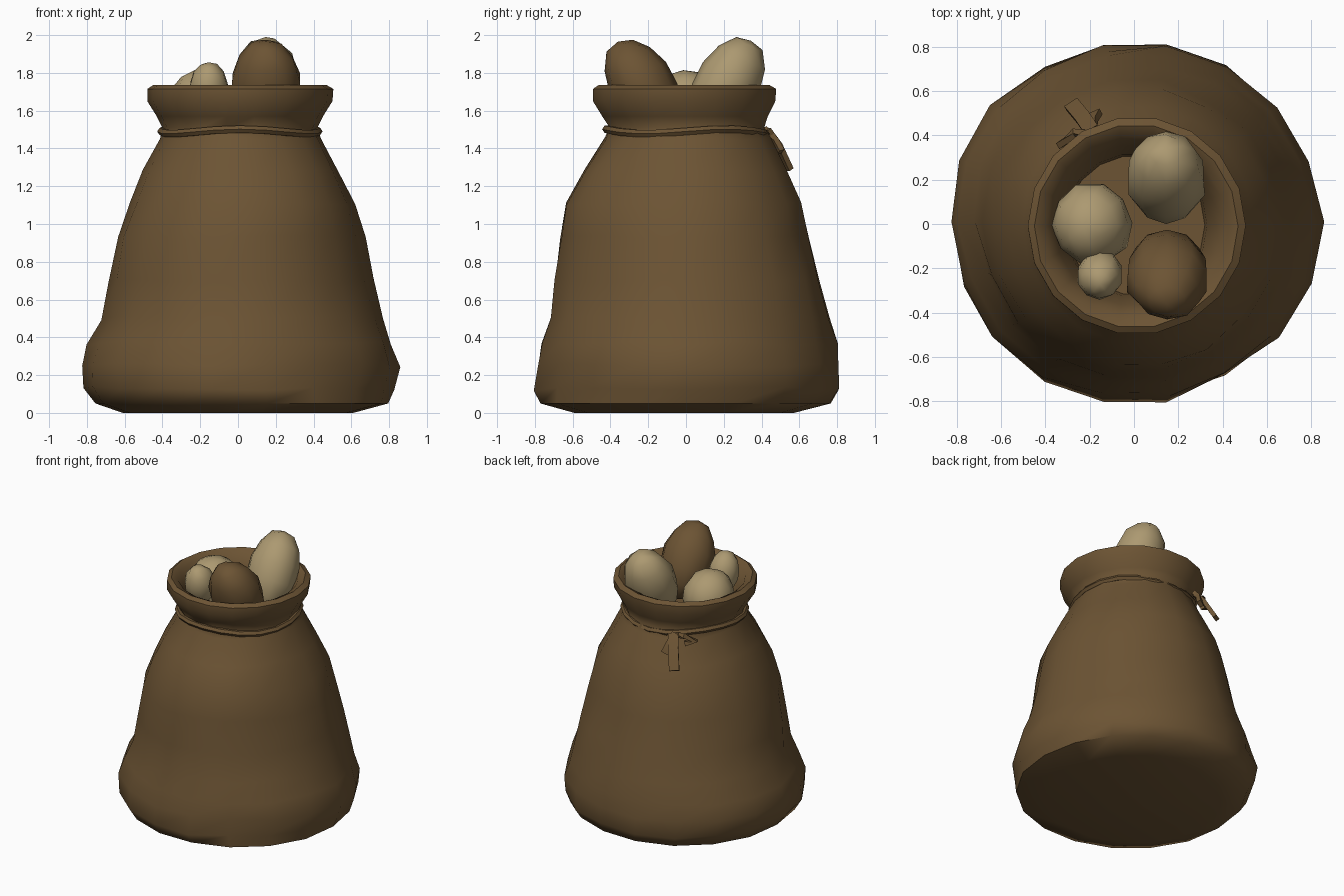
import bpy, bmesh, math, random
from mathutils import Vector, Euler

if "Cube" in bpy.data.objects:
    bpy.data.objects.remove(bpy.data.objects["Cube"])

random.seed(4)

def material(name, rgb):
    m = bpy.data.materials.new(name)
    m.diffuse_color = (*rgb, 1)
    m.use_nodes = True
    m.node_tree.nodes["Principled BSDF"].inputs["Base Color"].default_value = m.diffuse_color
    return m

BROWN = material("burlap brown", (0.150, 0.088, 0.034))
PALE = material("pale potato", (0.413, 0.319, 0.165))

def finish(bm, name, mat, angle=50):
    bmesh.ops.recalc_face_normals(bm, faces=bm.faces)
    me = bpy.data.meshes.new(name)
    bm.to_mesh(me)
    bm.free()
    me.materials.append(mat)
    ob = bpy.data.objects.new(name, me)
    bpy.context.collection.objects.link(ob)
    bpy.ops.object.select_all(action='DESELECT')
    ob.select_set(True)
    bpy.context.view_layer.objects.active = ob
    bpy.ops.object.shade_smooth_by_angle(angle=math.radians(angle))
    return ob

def loft(bm, rings, closed=False):
    """Skin a list of vertex rings; cap the ends unless closed."""
    n = len(rings[0])
    pairs = list(zip(rings, rings[1:]))
    if closed:
        pairs.append((rings[-1], rings[0]))
    for a, b in pairs:
        for i in range(n):
            j = (i + 1) % n
            bm.faces.new((a[i], a[j], b[j], b[i]))
    if not closed:
        bm.faces.new(rings[0])
        bm.faces.new(rings[-1])

# Sack: z, x min, x max, y min, y max, from the base up and over into the mouth
SACK = [
    (0.00, -.61, .61, -.60, .58), (0.05, -.76, .80, -.79, .78),
    (0.13, -.81, .82, -.82, .82), (0.25, -.83, .84, -.79, .81),
    (0.37, -.80, .80, -.76, .79), (0.50, -.73, .76, -.72, .77),
    (0.70, -.68, .71, -.70, .72), (0.93, -.64, .67, -.67, .66),
    (1.11, -.57, .62, -.64, .62), (1.28, -.50, .53, -.54, .54),
    (1.45, -.41, .44, -.43, .45), (1.51, -.40, .42, -.41, .42),
    (1.57, -.43, .45, -.45, .44), (1.65, -.48, .50, -.50, .48),
    (1.715, -.48, .505, -.50, .485), (1.735, -.45, .47, -.47, .45),
    (1.71, -.40, .42, -.42, .40), (1.62, -.36, .37, -.37, .36),
    (1.50, -.32, .33, -.33, .32), (1.42, -.31, .32, -.32, .31),
]
# Dents and bulges: angle in degrees, height, amount
LUMPS = [(-50, .36, .05), (-62, .20, -.04), (-15, .32, .03), (150, .30, .03),
         (115, .60, -.03), (75, .35, .03), (-100, .30, .02), (200, .5, -.03),
         (60, .95, -.025), (-60, 1.2, .025), (135, 1.15, .025)]
N = 18
bm = bmesh.new()
rings = []
for k, (z, x0, x1, y0, y1) in enumerate(SACK):
    ring = []
    for i in range(N):
        t = 2 * math.pi * i / N
        r = 1.0
        for a, h, amt in LUMPS:
            d = (math.degrees(t) - a + 180) % 360 - 180
            r += amt * math.exp(-(d / 18) ** 2 - ((z - h) / .13) ** 2)
        inner = 0 < k < 11
        if inner:
            r += random.uniform(-.012, .012)
        ring.append(bm.verts.new((
            (x0 + x1) / 2 + (x1 - x0) / 2 * r * math.cos(t),
            (y0 + y1) / 2 + (y1 - y0) / 2 * r * math.sin(t),
            z + (random.uniform(-.012, .012) if inner and z > .1 else 0))))
    rings.append(ring)
loft(bm, rings)
finish(bm, "sack", BROWN)

# Cord tied around the neck
bm = bmesh.new()
rings = []
for i in range(20):
    t = 2 * math.pi * i / 20
    dz = .012 * math.sin(3 * t)
    rings.append([bm.verts.new((
        .01 + (.412 + .026 * math.cos(a)) * math.cos(t),
        (.418 + .026 * math.cos(a)) * math.sin(t),
        1.49 + dz + .022 * math.sin(a)))
        for a in (math.pi / 3 * j for j in range(6))])
loft(bm, rings, closed=True)
finish(bm, "neck_cord", BROWN)

# Flat cord pieces at the back: tails and bow loop
def strap(name, points, width, thick=.03):
    pts = [Vector(p) for p in points]
    side = Vector((.87, .5, 0))
    bm = bmesh.new()
    rings = []
    for i, p in enumerate(pts):
        d = (pts[min(i + 1, len(pts) - 1)] - pts[max(i - 1, 0)]).normalized()
        s = (side - d * side.dot(d)).normalized() * width / 2
        u = d.cross(s).normalized() * thick / 2
        rings.append([bm.verts.new(p + a * s + b * u)
                      for a, b in ((-1, -1), (1, -1), (1, 1), (-1, 1))])
    loft(bm, rings)
    finish(bm, name, BROWN, 30)

strap("long_tail", [(-.19, .42, 1.50), (-.23, .48, 1.42), (-.28, .54, 1.29)], .07)
strap("short_tail", [(-.20, .41, 1.50), (-.19, .47, 1.44), (-.17, .50, 1.38)], .05)
strap("bow_loop", [(-.20, .41, 1.49), (-.27, .41, 1.50), (-.33, .36, 1.46),
                   (-.27, .40, 1.44)], .035)

# Potatoes: lumpy ellipsoids poking out of the mouth
def potato(name, centre, radii, tilt, mat):
    bm = bmesh.new()
    bmesh.ops.create_uvsphere(bm, u_segments=10, v_segments=7, radius=1)
    rot = Euler([math.radians(a) for a in tilt]).to_matrix()
    for v in bm.verts:
        k = 1 + random.uniform(-.03, .03)
        p = Vector((v.co.x * radii[0], v.co.y * radii[1], v.co.z * radii[2])) * k
        v.co = rot @ p + Vector(centre)
    finish(bm, name, mat, 60)

potato("tall_pale_potato", (.145, .21, 1.72), (.185, .175, .29), (-28, 0, 0), PALE)
potato("brown_potato", (.15, -.23, 1.72), (.19, .175, .28), (28, 0, 0), BROWN)
potato("low_pale_potato", (-.19, .0, 1.62), (.18, .19, .20), (0, -12, 20), PALE)
potato("small_pale_potato", (-.155, -.23, 1.71), (.105, .11, .15), (15, 0, 0), PALE)
